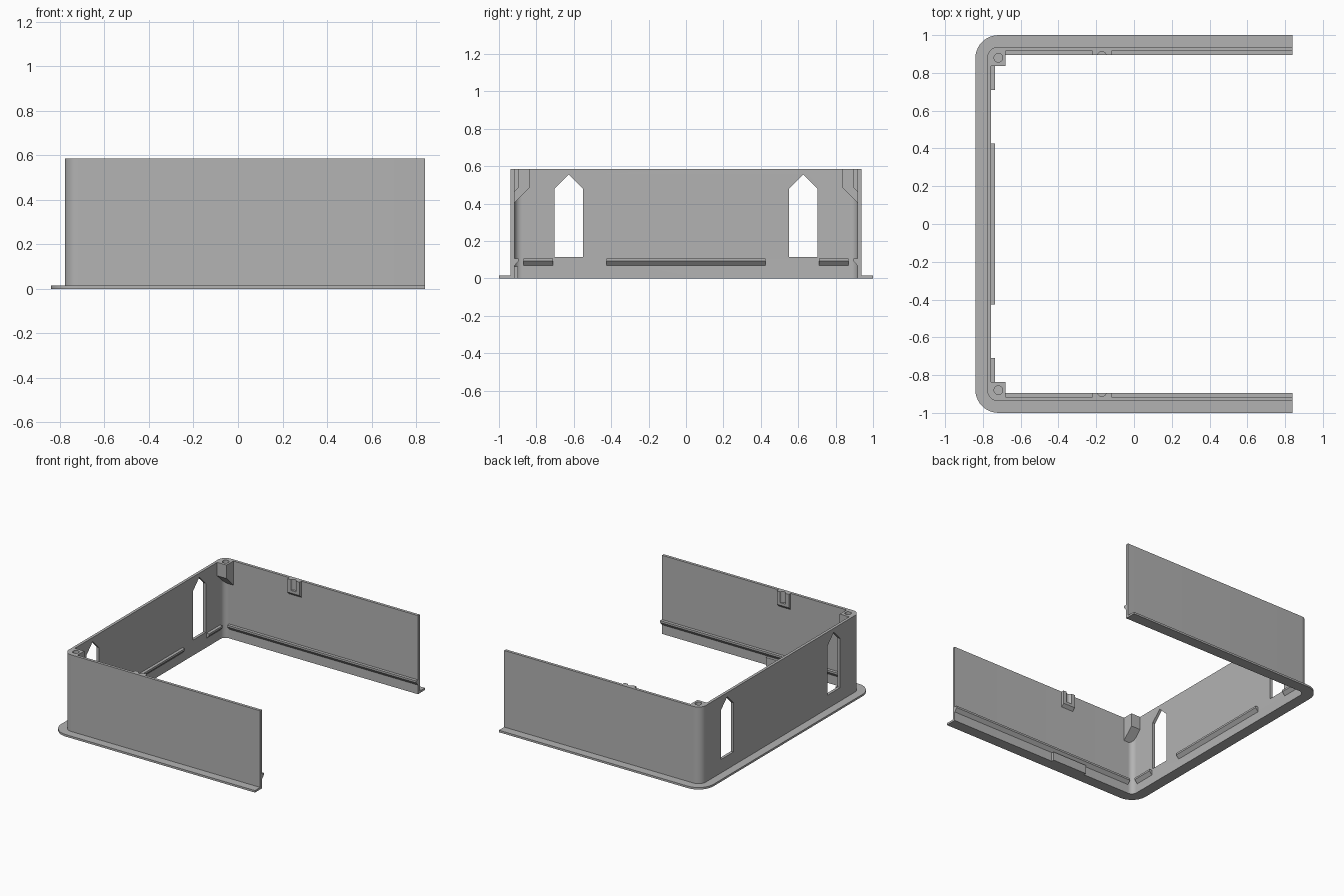
import bpy, bmesh
from math import sin, cos, pi

if "Cube" in bpy.data.objects:
    bpy.data.objects.remove(bpy.data.objects["Cube"], do_unlink=True)

# single plain grey
grey = bpy.data.materials.new("plain_grey")
grey.use_nodes = True
colour = (0.45, 0.45, 0.45, 1)
grey.diffuse_color = colour
grey.node_tree.nodes["Principled BSDF"].inputs["Base Color"].default_value = colour

CX, CY = -0.717, 0.877      # corner arc centre
END = 0.84                  # open end of the side walls
INNER, OUTER, RIM = 0.04, 0.061, 0.123
TOP = 0.585


def add_object(name, bm):
    bmesh.ops.recalc_face_normals(bm, faces=bm.faces)
    mesh = bpy.data.meshes.new(name)
    bm.to_mesh(mesh)
    bm.free()
    mesh.materials.append(grey)
    obj = bpy.data.objects.new(name, mesh)
    bpy.context.collection.objects.link(obj)
    return obj


def sweep(name, profile, stations):
    """Sweep an (offset, height) profile through (x, y, direction) stations."""
    bm = bmesh.new()
    rings = [[bm.verts.new((x + dx * o, y + dy * o, z)) for o, z in profile]
             for x, y, (dx, dy) in stations]
    n = len(profile)
    for a, b in zip(rings, rings[1:]):
        for i in range(n):
            j = (i + 1) % n
            bm.faces.new((a[i], a[j], b[j], b[i]))
    bm.faces.new(rings[0])
    bm.faces.new(rings[-1])
    return add_object(name, bm)


def along_x(name, profile, x0, x1, side):
    return sweep(name, profile, [(x, side * CY, (0, side)) for x in (x0, x1)])


def along_y(name, profile, y0, y1):
    return sweep(name, profile, [(CX, y, (-1, 0)) for y in (y0, y1)])


def cut(obj, cutters):
    for cutter in cutters:
        mod = obj.modifiers.new("cut", "BOOLEAN")
        mod.operation = "DIFFERENCE"
        mod.object = cutter
        bpy.context.view_layer.objects.active = obj
        bpy.ops.object.modifier_apply(modifier=mod.name)
    for cutter in cutters:
        bpy.data.objects.remove(cutter, do_unlink=True)


# U-shaped wall with its outward bottom flange
STEPS = 10
path = [(END, -CY, (0, -1))]
for side in (-1, 1):
    for i in range(STEPS + 1):
        t = i / STEPS * pi / 2
        if side > 0:
            t = pi / 2 - t
        path.append((CX, side * CY, (-sin(t), side * cos(t))))
path.append((END, CY, (0, 1)))
wall = sweep("wall_and_flange",
             [(INNER, 0), (RIM, 0), (RIM, 0.015), (OUTER, 0.015),
              (OUTER, TOP), (INNER, TOP)], path)

# pointed windows in the end wall
window = [(-0.075, 0.115), (0.075, 0.115), (0.075, 0.48), (0, 0.555), (-0.075, 0.48)]
cut(wall, [sweep("window_cutter", window,
                 [(x, side * 0.627, (0, 1)) for x in (-0.9, -0.7)])
           for side in (-1, 1)])

# snap ridges with a sloped underside
ridge = [(INNER + 0.005, 0.107), (0.018, 0.107), (0.018, 0.093),
         (INNER, 0.068), (INNER + 0.005, 0.068)]
along_y("end_ridge_middle", ridge, -0.425, 0.425)
for side, label in ((-1, "front"), (1, "back")):
    along_y("end_ridge_" + label, ridge, side * 0.71, side * 0.868)
    along_x("side_ridge_" + label, ridge, -0.715, END, side)

# screw bosses: (name, x range, inward reach, hole position)
for name, x0, x1, reach, hx, hy in (("corner_boss", -0.757, -0.68, -0.04, -0.718, 0.88),
                                    ("middle_boss", -0.22, -0.12, 0.019, -0.17, 0.89)):
    for side, label in ((-1, "front"), (1, "back")):
        drop = 0.485 - (INNER - reach)
        boss = along_x(name + "_" + label,
                       [(INNER, TOP), (reach, TOP), (reach, 0.485), (INNER, drop)],
                       x0, x1, side)
        bpy.ops.mesh.primitive_cylinder_add(vertices=24, radius=0.023, depth=0.16,
                                            location=(hx, side * hy, TOP))
        cut(boss, [bpy.context.object])

# small pad low inside the front wall
along_x("inner_pad", [(INNER + 0.005, 0), (0.02, 0), (0.02, 0.065), (INNER + 0.005, 0.065)],
        -0.32, -0.03, -1)

# smooth the rounded corners, keep edges crisp
bpy.ops.object.select_all(action="DESELECT")
wall.select_set(True)
bpy.context.view_layer.objects.active = wall
bpy.ops.object.shade_smooth_by_angle()
